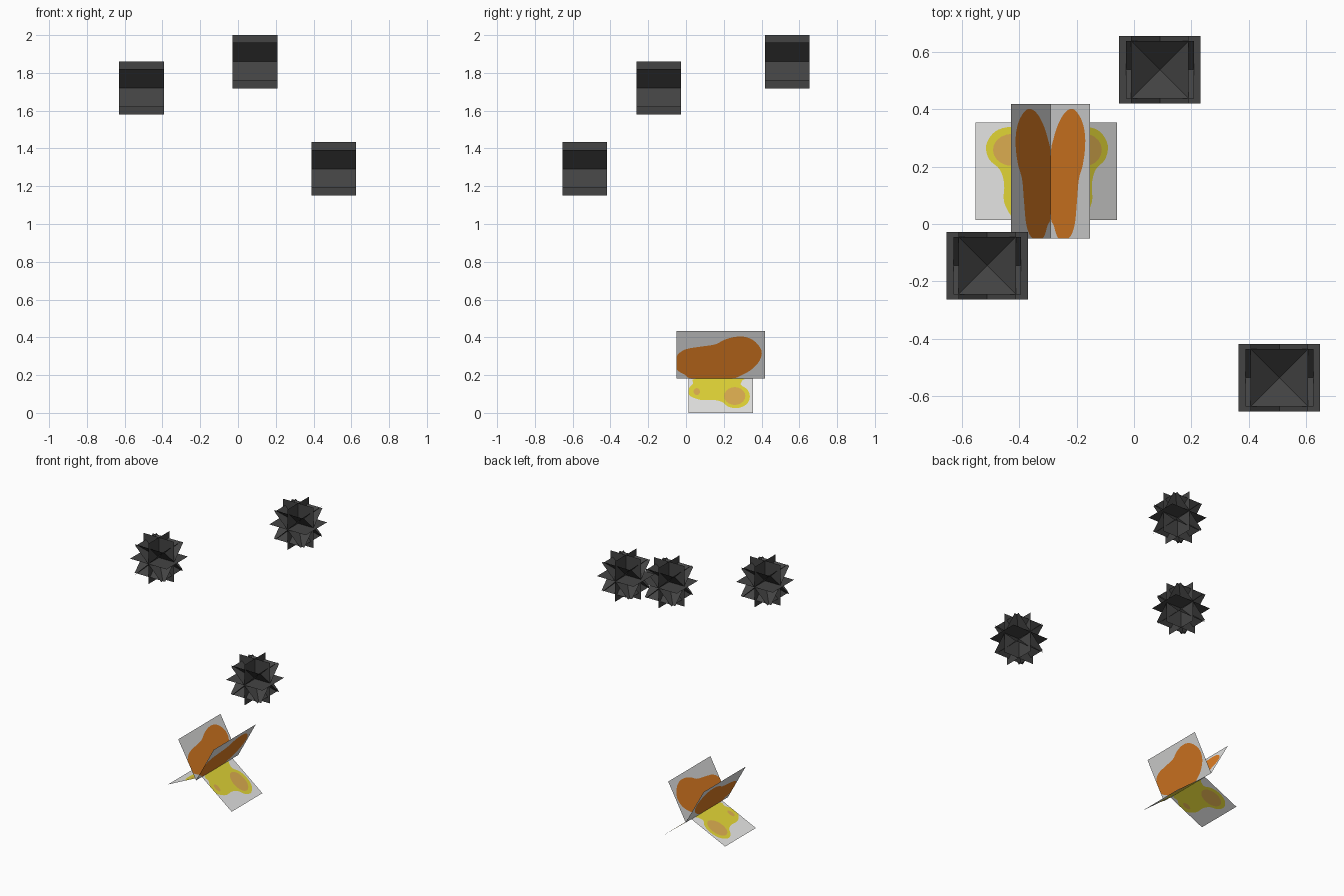
import bpy, bmesh, math
from mathutils import Vector, Matrix
from mathutils.geometry import delaunay_2d_cdt

if "Cube" in bpy.data.objects:
    bpy.data.objects.remove(bpy.data.objects["Cube"])


def material(name, rgb):
    m = bpy.data.materials.new(name)
    m.diffuse_color = [(c / 255 / 12.92 if c < 11 else ((c / 255 + 0.055) / 1.055) ** 2.4)
                       for c in rgb] + [1.0]
    m.use_nodes = True
    m.node_tree.nodes["Principled BSDF"].inputs["Base Color"].default_value = m.diffuse_color
    return m


CHARCOAL = material("charcoal", (68, 68, 68))
PALE = material("pale_grey", (231, 231, 230))
ORANGE = material("orange", (235, 133, 38))
YELLOW = material("yellow", (227, 214, 55))
TAN = material("tan", (221, 174, 80))


def finish(bm, name, mats):
    mesh = bpy.data.meshes.new(name)
    bm.to_mesh(mesh)
    bm.free()
    for m in mats:
        mesh.materials.append(m)
    ob = bpy.data.objects.new(name, mesh)
    bpy.context.collection.objects.link(ob)
    return ob


# Spiky balls: crossed flat sheets turned about the x and y axes
def spiky_ball(name, centre, width=0.236, length=0.283):
    bm = bmesh.new()
    turns = [("X", a) for a in (45, 90, 135)] + [("Y", a) for a in (0, 45, 90, 135)]
    for axis, angle in turns:
        w, l = (width, length) if axis == "X" else (length, width)
        rot = Matrix.Rotation(math.radians(angle), 3, axis)
        corners = [(-w / 2, -l / 2), (w / 2, -l / 2), (w / 2, l / 2), (-w / 2, l / 2)]
        bm.faces.new([bm.verts.new(Vector(centre) + rot @ Vector((x, y, 0)))
                      for x, y in corners])
    return finish(bm, name, [CHARCOAL])


spiky_ball("spiky_ball_left", (-0.511, -0.145, 1.72))
spiky_ball("spiky_ball_back", (0.09, 0.537, 1.86))
spiky_ball("spiky_ball_right", (0.506, -0.535, 1.292))


# Smooth closed outline through a few points, kept inside the wing sheet
def smooth_outline(pts, y0, y1, steps=4):
    out, n = [], len(pts)
    for i in range(n):
        a, b, c, d = (Vector(pts[(i + k) % n]) for k in (-1, 0, 1, 2))
        for s in range(steps):
            u = s / steps
            p = 0.5 * (2 * b + (c - a) * u + (2 * a - 5 * b + 4 * c - d) * u * u
                       + (3 * b - a - 3 * c + d) * u ** 3)
            p = Vector((min(max(p.x, y0), y1), min(max(p.y, 0.0), 1.0)))
            if not out or (p - out[-1]).length > 1e-4:
                out.append(p)
    return out


def ellipse(y, t, ry, rt, n=20):
    return [Vector((y + ry * math.cos(k * math.tau / n), t + rt * math.sin(k * math.tau / n)))
            for k in range(n)]


def inside(p, poly):
    hit = False
    for a, b in zip(poly, poly[1:] + poly[:1]):
        if (a.y > p.y) != (b.y > p.y) and p.x < a.x + (p.y - a.y) * (b.x - a.x) / (b.y - a.y):
            hit = not hit
    return hit


# Wing: a flat sheet cut along its pattern; t runs from the hinge (0) to the tip (1)
def wing(name, hinge, tip, y0, y1, patterns, mats):
    sheet = [Vector((y0, 0)), Vector((y1, 0)), Vector((y1, 1)), Vector((y0, 1))]
    coords, loops = [], []
    for loop in [sheet] + [p for p, _ in patterns]:
        loops.append(list(range(len(coords), len(coords) + len(loop))))
        coords += loop
    edges = [(a, b) for l in loops for a, b in zip(l, l[1:] + l[:1])]
    pts, _, tris, *_ = delaunay_2d_cdt(coords, edges, [], 0, 1e-5)
    bm = bmesh.new()
    verts = [bm.verts.new((hinge[0] + (tip[0] - hinge[0]) * p.y, p.x,
                           hinge[1] + (tip[1] - hinge[1]) * p.y)) for p in pts]
    for tri in tris:
        face = bm.faces.new([verts[i] for i in tri])
        mid = sum((pts[i] for i in tri), Vector((0, 0))) / len(tri)
        for poly, index in patterns:
            if inside(mid, poly):
                face.material_index = index
        face.normal_update()
        if face.normal.z < 0:
            face.normal_flip()
    return finish(bm, name, mats)


UP_Y = (-0.05, 0.417)
LOW_Y = (0.014, 0.354)
upper_patch = smooth_outline(
    [(-0.05, 0.46), (-0.005, 0.61), (0.075, 0.67), (0.155, 0.72), (0.205, 0.82), (0.265, 0.88),
     (0.32, 0.87), (0.368, 0.77), (0.4, 0.58), (0.39, 0.38), (0.35, 0.2), (0.295, 0.07),
     (0.235, 0), (0.035, 0), (-0.005, 0.08), (-0.05, 0.2)], *UP_Y)
lower_patch = smooth_outline(
    [(0.016, 0.28), (0.016, 0.48), (0.075, 0.62), (0.14, 0.62), (0.19, 0.68), (0.225, 0.82),
     (0.275, 0.86), (0.322, 0.74), (0.338, 0.53), (0.325, 0.32), (0.29, 0.18), (0.298, 0.06),
     (0.29, 0), (0.055, 0), (0.038, 0.15)], *LOW_Y)
upper = [(upper_patch, 1)]
lower = [(lower_patch, 1), (ellipse(0.258, 0.51, 0.056, 0.26), 2),
         (ellipse(0.057, 0.38, 0.017, 0.1), 2)]

# Butterfly: raised upper wings and drooping lower wings on one hinge line
HINGE = (-0.29, 0.182)
for side, x in (("left", -0.428), ("right", -0.154)):
    wing("upper_wing_" + side, HINGE, (x, 0.433), *UP_Y, upper, [PALE, ORANGE])
for side, tip in (("left", (-0.551, 0.06)), ("right", (-0.059, 0.0))):
    wing("lower_wing_" + side, HINGE, tip, *LOW_Y, lower, [PALE, YELLOW, TAN])
